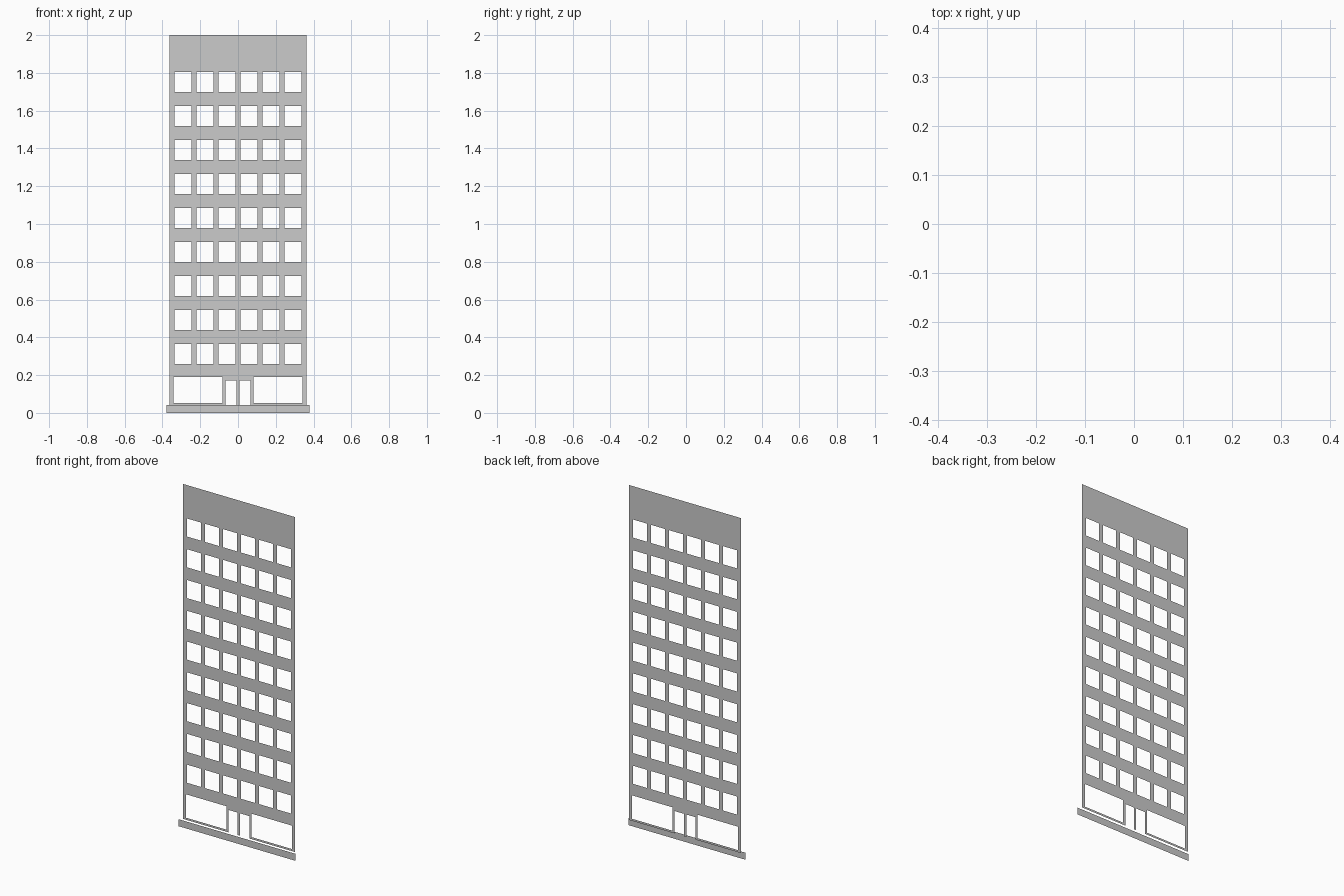
import bpy
import bmesh

if "Cube" in bpy.data.objects:
    bpy.data.objects.remove(bpy.data.objects["Cube"])

FRONT_GAP = 0.017  # the base strip stands this far in front of the wall


def panel(name, rect, y, holes=()):
    """Flat sheet facing -y with rectangular openings; rects are (x0, x1, z0, z1)."""
    rects = [rect, *holes]
    xs = sorted({round(v, 4) for r in rects for v in r[:2]})
    zs = sorted({round(v, 4) for r in rects for v in r[2:]})
    bm = bmesh.new()
    grid = [[bm.verts.new((x, y, z)) for z in zs] for x in xs]
    for i in range(len(xs) - 1):
        for j in range(len(zs) - 1):
            cx, cz = (xs[i] + xs[i + 1]) / 2, (zs[j] + zs[j + 1]) / 2
            if not any(a < cx < b and c < cz < d for a, b, c, d in holes):
                bm.faces.new((grid[i][j], grid[i + 1][j],
                              grid[i + 1][j + 1], grid[i][j + 1]))
    loose = [v for v in bm.verts if not v.link_faces]
    bmesh.ops.delete(bm, geom=loose, context='VERTS')
    mesh = bpy.data.meshes.new(name)
    bm.to_mesh(mesh)
    bm.free()
    obj = bpy.data.objects.new(name, mesh)
    bpy.context.collection.objects.link(obj)
    return obj


# Office windows: six columns, nine floors
openings = []
for floor in range(9):
    z = 0.259 + 0.18 * floor
    for col in range(6):
        x = (col - 2.5) * 0.1166
        openings.append((x - 0.045, x + 0.045, z, z + 0.106))

# Shop windows and doorways, mirrored about the centre
for x0, x1, z0, z1 in ((0.081, 0.342, 0.053, 0.19), (0.008, 0.067, 0.041, 0.172)):
    openings += [(x0, x1, z0, z1), (-x1, -x0, z0, z1)]

# Wall sheet and the base strip in front of it
panel("facade_wall", (-0.363, 0.363, 0.041, 2.0), FRONT_GAP / 2, openings)
panel("base_strip", (-0.379, 0.379, 0.0, 0.041), -FRONT_GAP / 2)
